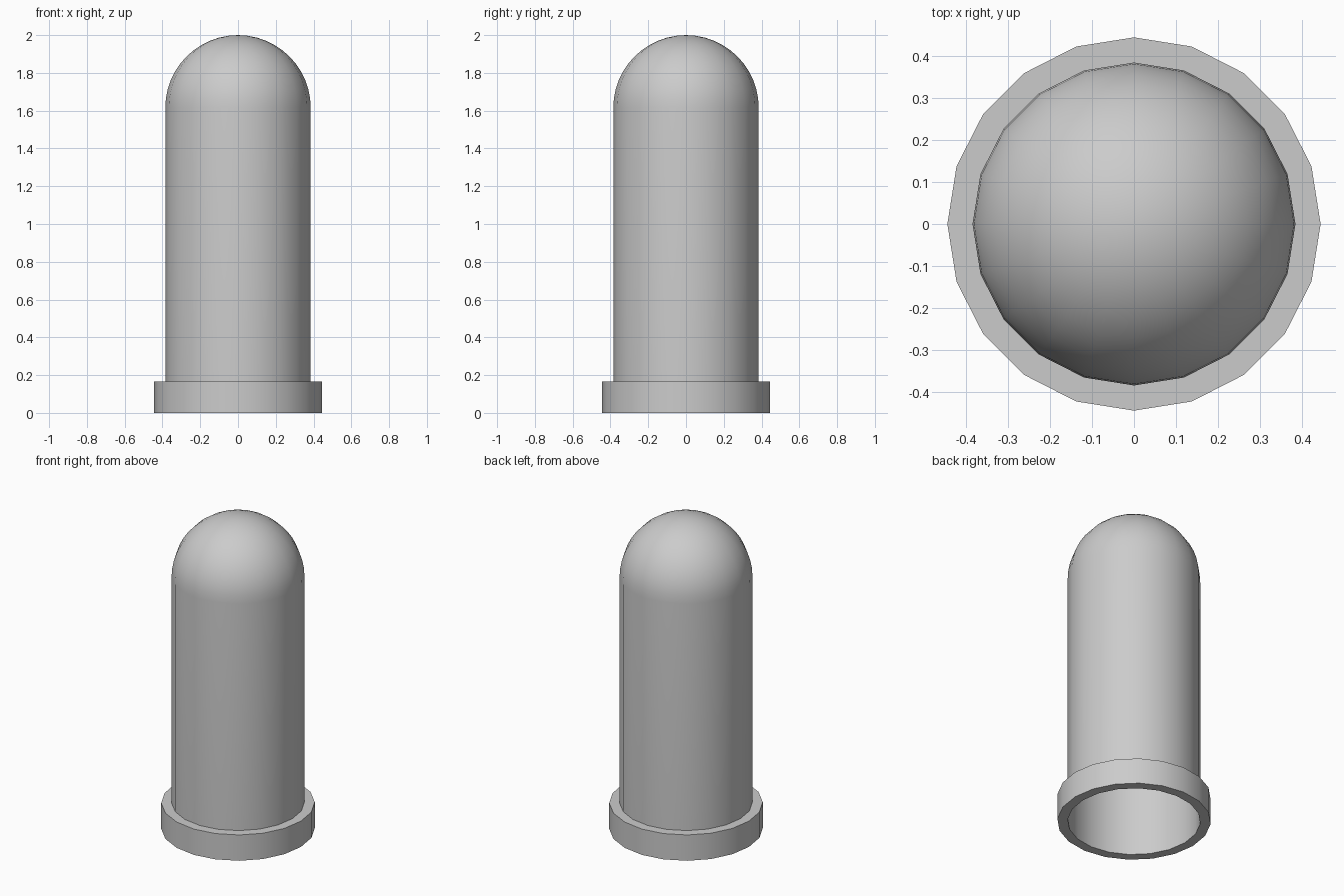
import bpy, bmesh, math

if "Cube" in bpy.data.objects:
    bpy.data.objects.remove(bpy.data.objects["Cube"])

SIDES = 20
R_BODY, R_COLLAR = 0.385, 0.445
H_COLLAR, H_TOTAL = 0.165, 2.0


def lathe(name, profile):
    """Spin an (r, z) profile around z into a smooth-shaded object."""
    bm = bmesh.new()
    verts = [bm.verts.new((r, 0, z)) for r, z in profile]
    edges = [bm.edges.new(pair) for pair in zip(verts, verts[1:])]
    bmesh.ops.spin(bm, geom=verts + edges, cent=(0, 0, 0), axis=(0, 0, 1),
                   angle=math.tau, steps=SIDES, use_duplicate=False)
    bmesh.ops.remove_doubles(bm, verts=bm.verts, dist=1e-4)
    bm.normal_update()
    # Point all faces away from the axis / up for the shell
    bmesh.ops.recalc_face_normals(bm, faces=bm.faces)
    mesh = bpy.data.meshes.new(name)
    bm.to_mesh(mesh)
    bm.free()
    obj = bpy.data.objects.new(name, mesh)
    bpy.context.collection.objects.link(obj)
    bpy.ops.object.select_all(action='DESELECT')
    obj.select_set(True)
    bpy.context.view_layer.objects.active = obj
    bpy.ops.object.shade_smooth_by_angle(angle=math.radians(30))
    return obj


# Hollow domed tube, open at the bottom
RINGS = 12
z_dome = H_TOTAL - R_BODY
dome = [(R_BODY * math.cos(a), z_dome + R_BODY * math.sin(a))
        for a in (i * math.pi / 2 / RINGS for i in range(RINGS))]
lathe("domed_tube", [(R_BODY, 0)] + dome + [(0, H_TOTAL)])

# Collar around the open end, its inner side closed by the tube wall
lathe("base_collar", [(R_BODY, 0), (R_COLLAR, 0),
                      (R_COLLAR, H_COLLAR), (R_BODY, H_COLLAR)])
